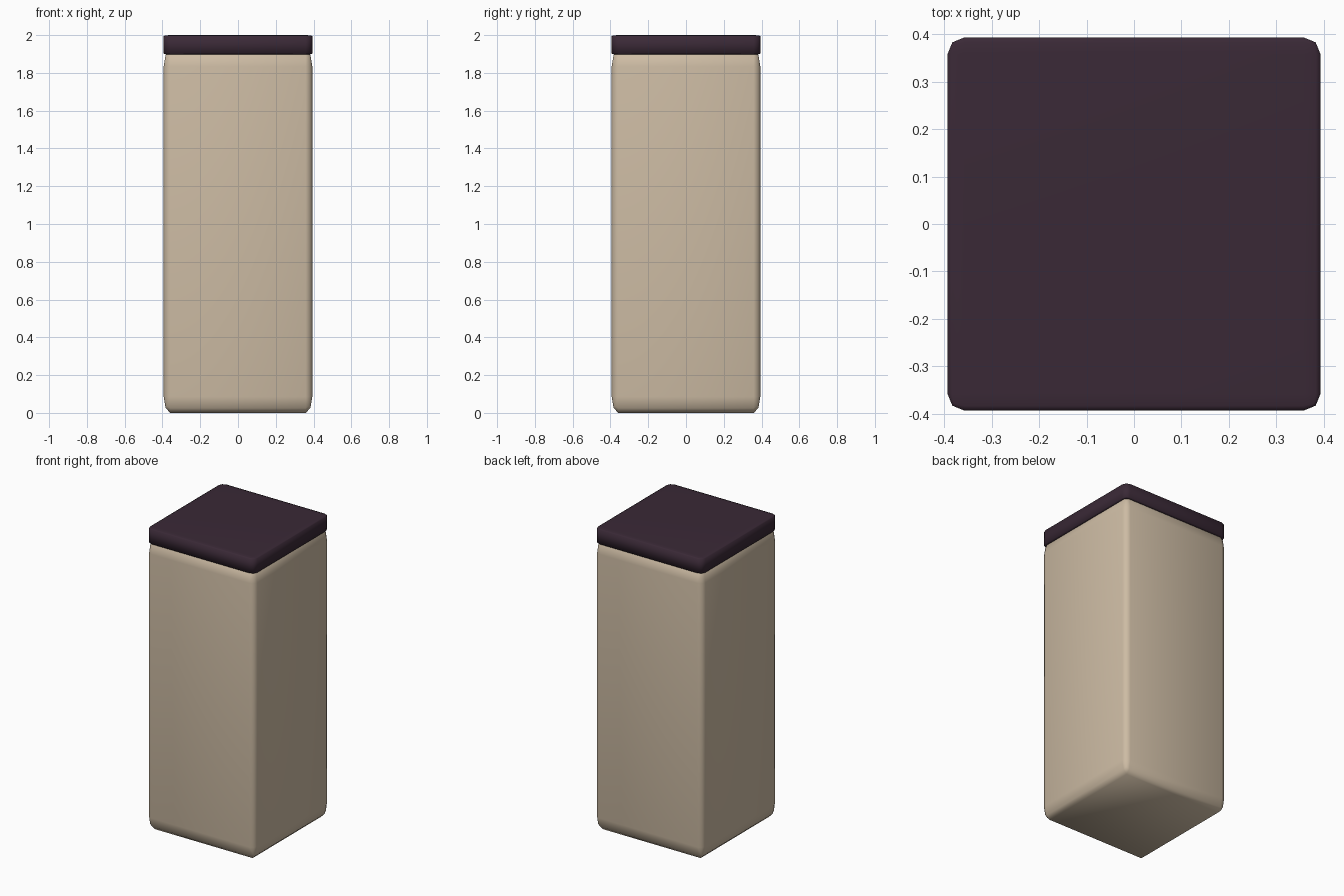
import bpy
import bmesh
from mathutils import Vector

if "Cube" in bpy.data.objects:
    bpy.data.objects.remove(bpy.data.objects["Cube"])


def rounded_block(name, width, z0, z1, color):
    """Bevelled unit cube stretched to size, so the rounding stretches with it."""
    bm = bmesh.new()
    bmesh.ops.create_cube(bm, size=1)
    bmesh.ops.bevel(bm, geom=bm.edges[:], offset=0.045, segments=2,
                    profile=0.5, affect='EDGES')
    bmesh.ops.scale(bm, vec=Vector((width, width, z1 - z0)), verts=bm.verts)
    bmesh.ops.translate(bm, vec=Vector((0, 0, (z0 + z1) / 2)), verts=bm.verts)
    bmesh.ops.recalc_face_normals(bm, faces=bm.faces)
    for f in bm.faces:
        f.smooth = True
    mesh = bpy.data.meshes.new(name)
    bm.to_mesh(mesh)
    bm.free()
    mat = bpy.data.materials.new(name + "_colour")
    mat.diffuse_color = color
    mat.use_nodes = True
    mat.node_tree.nodes["Principled BSDF"].inputs["Base Color"].default_value = mat.diffuse_color
    mesh.materials.append(mat)
    obj = bpy.data.objects.new(name, mesh)
    bpy.context.collection.objects.link(obj)
    return obj


# Tall body, its top tucked slightly into the lid
rounded_block("body", 0.787, 0.0, 1.92, (0.61, 0.50, 0.37, 1))
# Thin flat lid
rounded_block("lid", 0.787, 1.897, 2.0, (0.042, 0.022, 0.037, 1))
